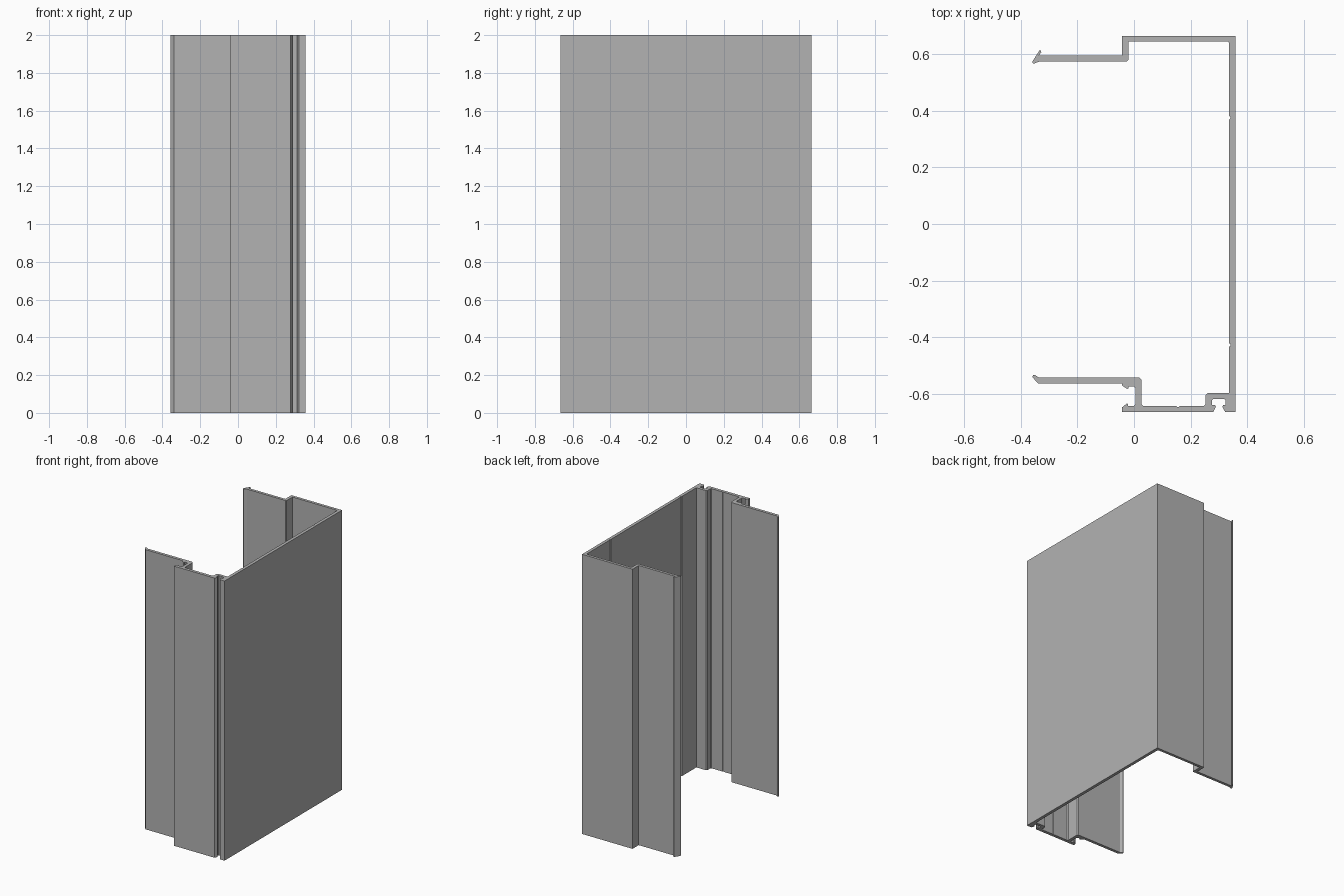
import bpy
import bmesh

HEIGHT = 2.0

default_cube = bpy.data.objects.get("Cube")
if default_cube:
    bpy.data.objects.remove(default_cube, do_unlink=True)


def make_material(name, colour):
    material = bpy.data.materials.new(name)
    material.use_nodes = True
    material.diffuse_color = colour
    material.node_tree.nodes["Principled BSDF"].inputs["Base Color"].default_value = colour
    return material


def wall_groove(y):
    """Small score line in the inner face of the main wall, listed upward."""
    return [(wall_in, y - .006), (wall_in + .004, y - .003),
            (wall_in + .004, y + .003), (wall_in, y + .006)]


def flange_groove(x):
    """Shallow score line in the inner face of the front flange, listed leftward."""
    return [(x + .006, flange_in), (x + .003, flange_in - .003),
            (x - .003, flange_in - .003), (x - .006, flange_in)]


def extrude_profile(name, outline, height, material):
    """Extrude a closed plan outline straight up from the ground."""
    mesh = bpy.data.meshes.new(name)
    bm = bmesh.new()
    base = bm.faces.new([bm.verts.new((x, y, 0)) for x, y in outline])
    result = bmesh.ops.extrude_face_region(bm, geom=[base], use_keep_orig=True)
    top = [v for v in result["geom"] if isinstance(v, bmesh.types.BMVert)]
    bmesh.ops.translate(bm, verts=top, vec=(0, 0, height))
    bmesh.ops.recalc_face_normals(bm, faces=bm.faces)
    bm.to_mesh(mesh)
    bm.free()
    mesh.materials.append(material)
    obj = bpy.data.objects.new(name, mesh)
    bpy.context.collection.objects.link(obj)
    return obj


# Main levels of the section
right, wall_in = .358, .336
back, back_in = .664, .644
front, flange_in = -.664, -.642
step_out, step_in = -.042, -.02
rear_top, rear_low = .594, .574
arm_top, arm_low = -.542, -.563
web_left, web_right = .005, .027
slot_left, slot_right = .276, .323

# Outside of the main wall and the back flange
outer_back = [(right, front), (right, back), (step_out, back), (step_out, rear_top)]

# Rear arm with its barbed tip
rear_arm = [(-.336, rear_top), (-.327, .606), (-.328, .612), (-.334, .612),
            (-.358, .574), (-.358, .568), (-.353, .566), (-.332, rear_low),
            (-.025, rear_low), (step_in, .579)]

# Inside of the back flange and main wall, running toward the front
inner_wall = [(step_in, back_in), (wall_in - .006, back_in), (wall_in, back_in - .006)]
inner_wall += wall_groove(.375)[::-1] + wall_groove(-.427)[::-1]

# Inside of the screw slot housing and the front flange
inner_front = [(wall_in, -.597), (.26, -.597), (.253, -.604),
               (.253, flange_in + .006), (.247, flange_in)]
inner_front += flange_groove(.155)
inner_front += [(web_right + .006, flange_in), (web_right, flange_in + .006)]

# Front arm with its turned-up tip
front_arm = [(web_right, arm_top - .008), (web_right - .008, arm_top),
             (-.335, arm_top), (-.351, -.532), (-.357, -.534), (-.358, -.541),
             (-.338, arm_low), (step_out, arm_low)]

# Pair of clip hooks beside the web
clip_hooks = [(step_out, -.57), (-.024, -.582), (-.02, -.58), (-.02, -.573),
              (web_left - .006, -.573), (web_left, -.579),
              (web_left, flange_in + .006), (web_left - .006, flange_in),
              (-.021, flange_in), (-.021, -.635), (-.025, -.633),
              (step_out, -.647), (step_out, front)]

# Screw slot opening to the front, with inward lips
screw_slot = [(.279, front), (.289, -.645), (.286, -.639), (slot_left, -.639),
              (slot_left, -.622), (slot_left + .005, -.617),
              (slot_right - .005, -.617), (slot_right, -.622),
              (slot_right, -.639), (.315, -.639), (.312, -.645), (.322, front)]

grey = make_material("plain grey", (.45, .45, .45, 1))
outline = (outer_back + rear_arm + inner_wall + inner_front
           + front_arm + clip_hooks + screw_slot)
extrude_profile("frame_profile", outline, HEIGHT, grey)
